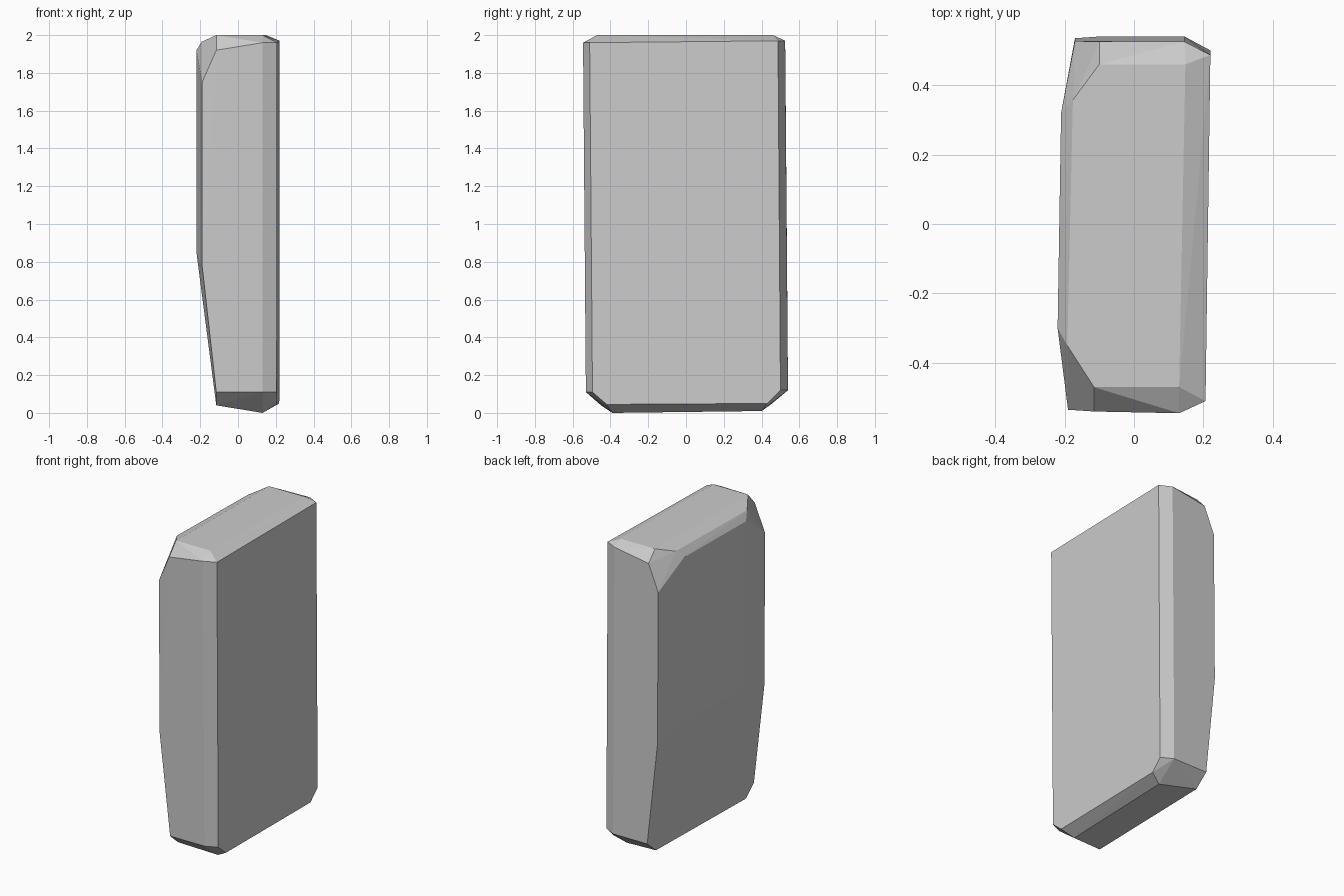
import bpy, bmesh

# Outline corners of the chamfered slab, grouped by side; the skin is their convex hull
right_side = [(0.206, -0.51, 1.96), (0.22, 0.487, 1.97), (0.22, 0.50, 0.12),
              (0.218, 0.43, 0.05), (0.206, -0.42, 0.045), (0.205, -0.495, 0.11)]
front_side = [(0.13, -0.545, 1.96), (-0.115, -0.54, 1.92), (-0.19, -0.535, 1.75),
              (-0.19, -0.533, 0.78), (-0.115, -0.53, 0.11), (0.13, -0.53, 0.11)]
back_side = [(0.145, 0.525, 1.97), (-0.10, 0.525, 1.93), (-0.17, 0.527, 1.76),
             (-0.17, 0.535, 0.78), (-0.10, 0.54, 0.12), (0.145, 0.54, 0.12)]
top_side = [(0.13, -0.47, 2.0), (0.148, 0.46, 2.0), (-0.10, 0.46, 2.0), (-0.115, -0.47, 2.0)]
bottom_side = [(0.13, -0.39, 0.0), (0.145, 0.40, 0.01), (-0.10, 0.45, 0.045), (-0.115, -0.45, 0.04)]
left_side = [(-0.192, -0.35, 1.965), (-0.176, 0.357, 1.965), (-0.22, -0.30, 1.92),
             (-0.21, 0.32, 1.92), (-0.21, 0.32, 0.85), (-0.22, -0.30, 0.85)]

bm = bmesh.new()
for side in (right_side, front_side, back_side, top_side, bottom_side, left_side):
    for co in side:
        bm.verts.new(co)
hull = bmesh.ops.convex_hull(bm, input=bm.verts[:])
loose = [v for v in bm.verts if not v.link_faces]
bmesh.ops.delete(bm, geom=loose, context='VERTS')
# Merge nearly flat triangles into clean panels
bmesh.ops.dissolve_limit(bm, angle_limit=0.03, verts=bm.verts[:], edges=bm.edges[:])
bmesh.ops.recalc_face_normals(bm, faces=bm.faces[:])

mesh = bpy.data.meshes.new("stone_slab")
bm.to_mesh(mesh)
bm.free()
slab = bpy.data.objects.new("stone_slab", mesh)
bpy.context.collection.objects.link(slab)

grey = bpy.data.materials.new("stone grey")
grey.diffuse_color = (0.6, 0.6, 0.6, 1)
mesh.materials.append(grey)
